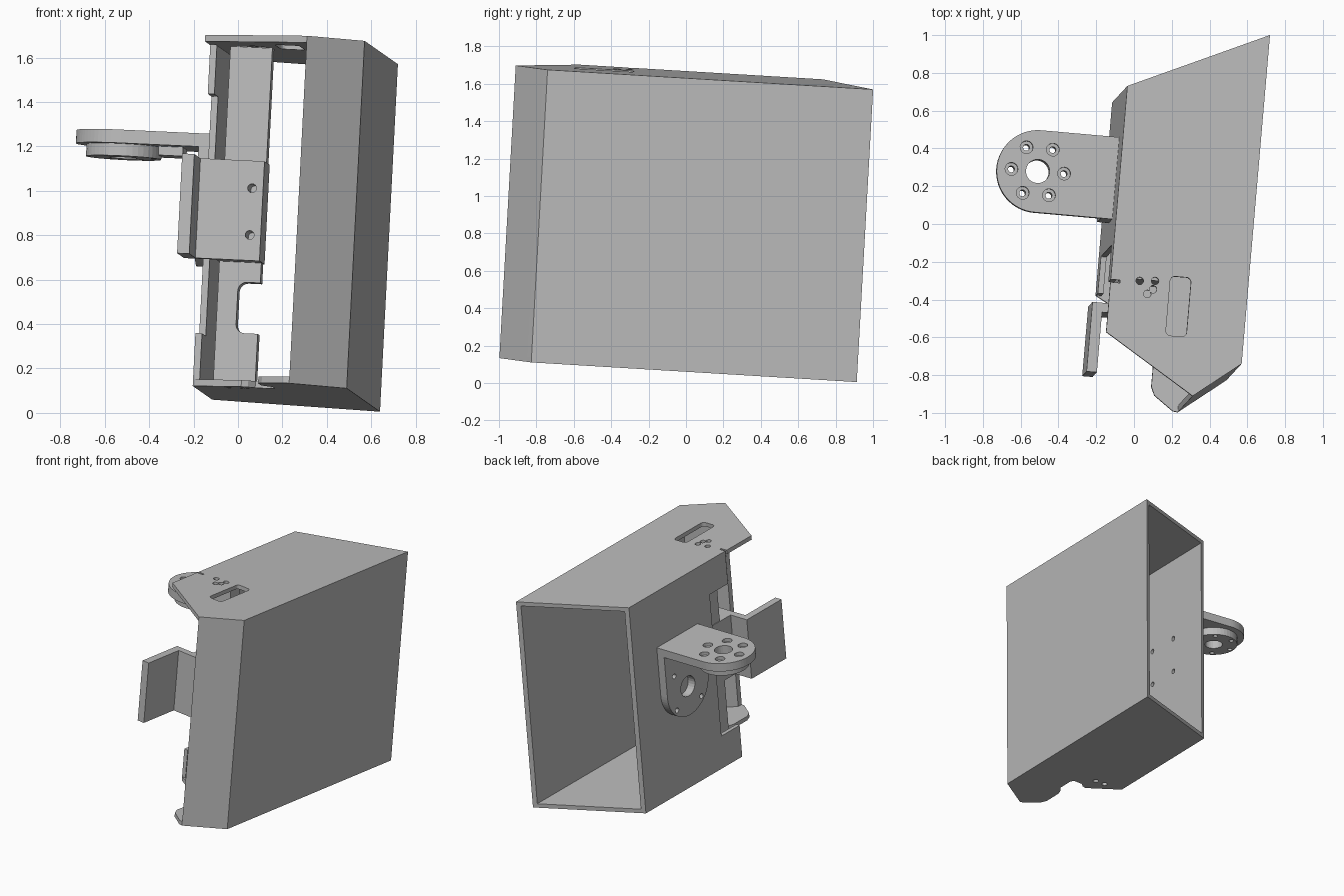
import bpy, bmesh, math
from mathutils import Matrix, Vector

cube = bpy.data.objects.get("Cube")
if cube:
    bpy.data.objects.remove(cube)

# Tilted frame of the housing: u across, v towards the back, w up
V = Vector((0.0857, 0.994, -0.06)).normalized()
W = Vector((0.051, 0.051, 0.997))
W = (W - V * W.dot(V)).normalized()
U = V.cross(W)
FRAME = Matrix.Translation((0.57, -0.74, 1.675)) @ Matrix((U, V, W)).transposed().to_4x4()

grey = bpy.data.materials.new("plain_grey")
grey.use_nodes = True
grey.diffuse_color = (0.5, 0.5, 0.5, 1)
grey.node_tree.nodes["Principled BSDF"].inputs["Base Color"].default_value = (0.5, 0.5, 0.5, 1)

ORDER = {"u": lambda a, b, c: (c, a, b),
         "v": lambda a, b, c: (a, c, b),
         "w": lambda a, b, c: (a, b, c)}


def prism(name, pts, axis, lo, hi):
    """Extrude a flat outline along one frame axis."""
    bm = bmesh.new()
    place = ORDER[axis]
    face = bm.faces.new([bm.verts.new(place(a, b, lo)) for a, b in pts])
    ext = bmesh.ops.extrude_face_region(bm, geom=[face])
    shift = Vector(place(0, 0, hi - lo))
    bmesh.ops.translate(bm, vec=shift, verts=[g for g in ext["geom"] if isinstance(g, bmesh.types.BMVert)])
    bmesh.ops.recalc_face_normals(bm, faces=bm.faces)
    mesh = bpy.data.meshes.new(name)
    bm.to_mesh(mesh)
    bm.free()
    mesh.materials.append(grey)
    obj = bpy.data.objects.new(name, mesh)
    obj.matrix_world = FRAME
    bpy.context.collection.objects.link(obj)
    return obj


def arc(cx, cy, r, start=0, end=360, n=24):
    full = end - start == 360
    steps = n if full else n + 1
    angles = [math.radians(start + (end - start) * i / n) for i in range(steps)]
    return [(cx + r * math.cos(t), cy + r * math.sin(t)) for t in angles]


def rect(a0, a1, b0, b1, r=0):
    if not r:
        return [(a0, b0), (a1, b0), (a1, b1), (a0, b1)]
    return (arc(a1 - r, b1 - r, r, 0, 90, 6) + arc(a0 + r, b1 - r, r, 90, 180, 6)
            + arc(a0 + r, b0 + r, r, 180, 270, 6) + arc(a1 - r, b0 + r, r, 270, 360, 6))


def cut(obj, axis, lo, hi, outlines):
    """Cut a list of outlines out of a part and bake the result."""
    cutters = []
    for pts in outlines:
        c = prism("cutter", pts, axis, lo, hi)
        c.hide_render = True
        cutters.append(c)
        mod = obj.modifiers.new("cut", "BOOLEAN")
        mod.operation = "DIFFERENCE"
        mod.solver = "EXACT"
        mod.object = c
    bpy.context.view_layer.update()
    deps = bpy.context.evaluated_depsgraph_get()
    baked = bpy.data.meshes.new_from_object(obj.evaluated_get(deps))
    obj.modifiers.clear()
    obj.data = baked
    for c in cutters:
        bpy.data.objects.remove(c)


T = 0.03
LEFT, DEEP, TALL = -0.73, 1.75, 1.569
BACK = 1.414
TIP = (-0.244, -0.193)

# Top plate with slot, screw holes and a small edge slit
holes = [arc(a, b, 0.02, n=16) for a, b in ((-0.576, 0.39), (-0.495, 0.397), (-0.502, 0.352), (-0.53, 0.325))]
top = prism("top_plate", [(0, 0), (0, DEEP), (LEFT, BACK), (LEFT, 0.105), TIP], "w", -T, 0)
cut(top, "w", -0.1, 0.1, holes + [rect(-0.415, -0.305, 0.115, 0.43, 0.025), rect(-0.8, -0.68, 0.37, 0.385)])

# Bottom plate with its open front corner
bottom = prism("bottom_plate",
               [(0, 0), (0, DEEP), (LEFT, BACK), (LEFT, 0.385), (-0.5, 0.26), (-0.47, 0.27),
                (-0.44, 0.3), (-0.37, 0.31), (-0.35, 0.29), (-0.35, 0.16), (-0.38, 0.12),
                (-0.395, 0.07), (-0.395, -0.07), (-0.375, -0.115), (-0.27, -0.19), TIP],
               "w", -TALL, -TALL + T)
cut(bottom, "w", -TALL - 0.1, -TALL + 0.1, holes[:2])

# Side walls and angled front wall
prism("outer_wall", [(0, 0), (0, DEEP), (-T, DEEP - 0.014), (-T, -0.024)], "w", -TALL + T, -T)
prism("angled_front_wall", [(0, 0), TIP, (-0.244, -0.155), (-T, 0.014)], "w", -TALL + T, -T)
inner = prism("inner_wall", [(LEFT, 0.385), (LEFT, BACK), (LEFT + T, BACK + 0.014), (LEFT + T, 0.385)],
              "w", -TALL + T, -T)
MID, DROP = 0.946, -0.78
screws = [arc(MID + a, DROP + b, 0.018, n=16) for a in (-0.13, 0.13) for b in (-0.13, 0.13)]
cut(inner, "u", LEFT - 0.1, LEFT + 0.1, screws + [rect(0.3, 0.58, -1.33, -0.25)])

# Upright strip between the plates
strip = prism("upright_strip", rect(-0.64, -0.45, -TALL + T, -T), "v", 0.4, 0.5)
cut(strip, "v", 0.3, 0.6, [rect(-0.55, -0.2, -1.32, -1.09, 0.04)])

# Stepped front bracket
bracket = prism("front_bracket",
                [(-0.79, -0.08), (-0.735, -0.08), (-0.735, 0.24), (-0.445, 0.24),
                 (-0.445, 0.51), (-0.645, 0.51), (-0.645, 0.29), (-0.79, 0.29)], "w", -1.0, -0.55)
cut(bracket, "v", 0.1, 0.6, [arc(-0.495, h, 0.02, n=16) for h in (-0.674, -0.885)])

# Side bracket: level plate with a round end, bolt circle and hub
HUB, R = -1.145, 0.218
outline = [(LEFT, MID - R), (LEFT, MID + R)] + arc(HUB, MID, R, 90, 270, 32)
bolts = [(HUB + 0.14 * math.cos(math.radians(60 * i)), MID + 0.14 * math.sin(math.radians(60 * i)))
         for i in range(6)]
bore = arc(HUB, MID, 0.063)
through = [bore] + [arc(a, b, 0.017, n=16) for a, b in bolts]
level = prism("level_bracket_plate", outline, "w", -0.47, -0.41)
cut(level, "w", -0.6, -0.3, through)
cut(level, "w", -0.435, -0.3, [arc(a, b, 0.034, n=16) for a, b in bolts])
hub = prism("hub_disc", arc(HUB, MID, 0.17, n=40), "w", -0.525, -0.47)
cut(hub, "w", -0.6, -0.4, through)
prism("hub_stop", rect(-0.98, -0.87, MID - 0.1, MID + 0.1), "w", -0.51, -0.47)

# Side bracket: upright plate with a round lower end
upright = prism("upright_bracket_plate",
                [(MID + R, -0.47), (MID - R, -0.47)] + arc(MID, DROP, R, 180, 360, 32),
                "u", LEFT - 0.06, LEFT)
cut(upright, "u", LEFT - 0.2, LEFT + 0.1, [arc(MID, DROP, 0.075)] + screws)
